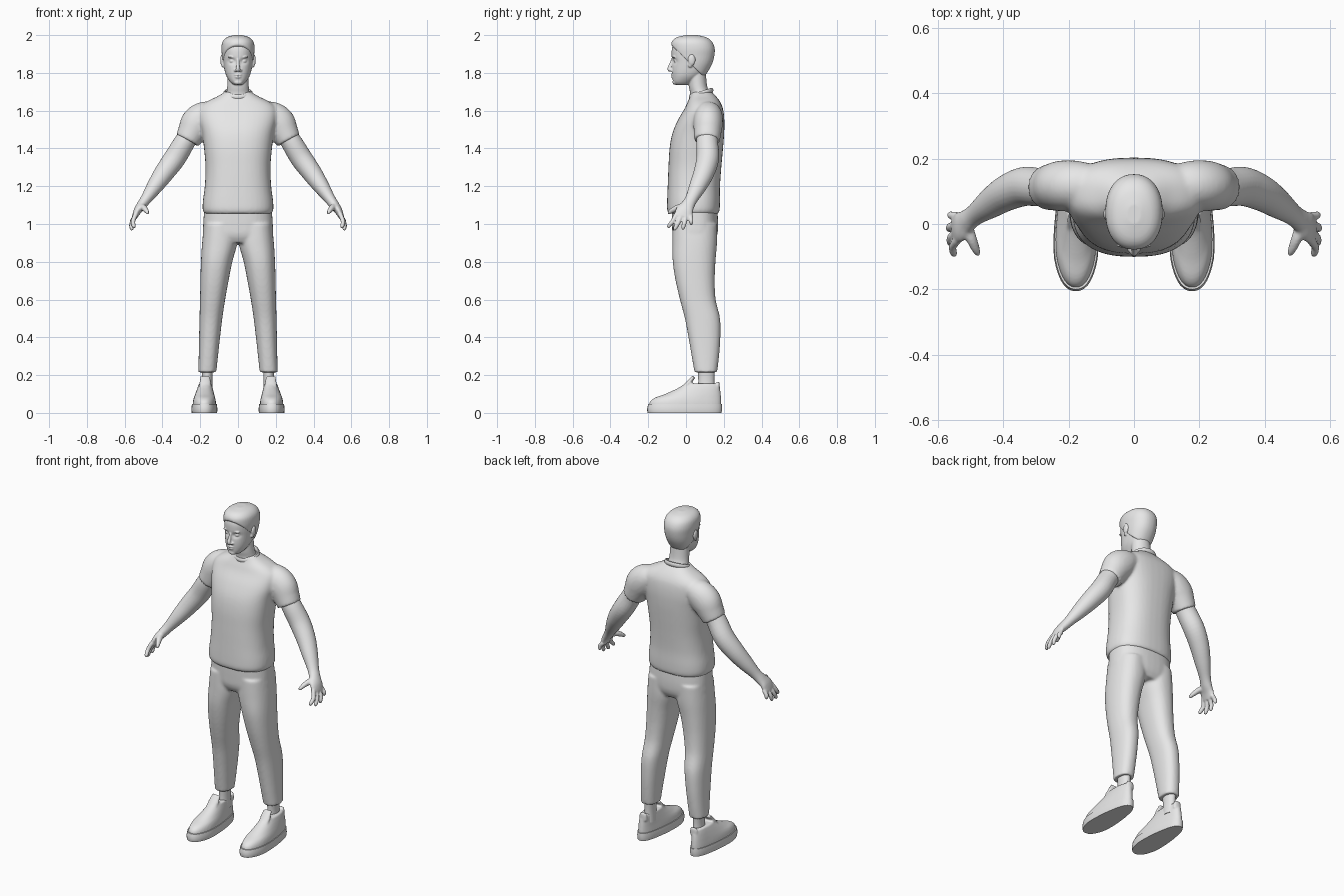
import bpy, bmesh, math
from mathutils import Vector, Matrix

grey = bpy.data.materials.new("light_grey")
grey.diffuse_color = (0.8, 0.8, 0.8, 1)


def smooth_rows(rows, k=5):
    """Catmull-Rom interpolation between rows of numbers."""
    out = []
    for i in range(len(rows) - 1):
        a, b, c, d = (rows[max(i - 1, 0)], rows[i], rows[i + 1], rows[min(i + 2, len(rows) - 1)])
        for j in range(k):
            t = j / k
            out.append([0.5 * (2 * q + (r - p) * t + (2 * p - 5 * q + 4 * r - s) * t * t
                               + (3 * q - p - 3 * r + s) * t ** 3) for p, q, r, s in zip(a, b, c, d)])
    return out + [list(rows[-1])]


def skin(bm, rings):
    """Bridge rings of points and cap the ends."""
    vs = [[bm.verts.new(p) for p in r] for r in rings]
    n = len(vs[0])
    for a, b in zip(vs, vs[1:]):
        for i in range(n):
            bm.faces.new((a[i], a[(i + 1) % n], b[(i + 1) % n], b[i]))
    bm.faces.new(vs[0][::-1])
    bm.faces.new(vs[-1])
    return [v for r in vs for v in r]


def oval(c, u, v, p=2.0, n=40):
    pts = []
    for i in range(n):
        a = 2 * math.pi * i / n
        ca, sa = math.cos(a), math.sin(a)
        pts.append(c + u * math.copysign(abs(ca) ** (2 / p), ca) + v * math.copysign(abs(sa) ** (2 / p), sa))
    return pts


def stack(bm, rows, p=2.3, side=1, k=5):
    """Loft of level sections: z, x0, x1, y0, y1."""
    return skin(bm, [oval(Vector((side * (a + b) / 2, (c + d) / 2, z)), Vector(((b - a) / 2, 0, 0)),
                          Vector((0, (d - c) / 2, 0)), p) for z, a, b, c, d in smooth_rows(rows, k)])


def limb(bm, rows, side=1, n=24):
    """Tube along a path: x, y, z, radius across, radius front to back."""
    rows = smooth_rows(rows)
    pts = [Vector((side * r[0], r[1], r[2])) for r in rows]
    rings = []
    for i, r in enumerate(rows):
        t = (pts[min(i + 1, len(pts) - 1)] - pts[max(i - 1, 0)]).normalized()
        v = Vector((0, 1, 0.001))
        v = (v - t * v.dot(t)).normalized()
        rings.append(oval(pts[i], v.cross(t) * r[3], v * r[4], 2, n))
    skin(bm, rings)


def ball(bm, c, r):
    bmesh.ops.create_uvsphere(bm, u_segments=20, v_segments=12, radius=1,
                              matrix=Matrix.Translation(c) @ Matrix.Diagonal((*r, 1)))


def make(name, bm, voxel=0, iters=0):
    """Turn parts into one object, optionally fused into one skin."""
    bmesh.ops.recalc_face_normals(bm, faces=bm.faces)
    me = bpy.data.meshes.new(name)
    bm.to_mesh(me)
    bm.free()
    me.materials.append(grey)
    ob = bpy.data.objects.new(name, me)
    bpy.context.collection.objects.link(ob)
    if voxel:
        m = ob.modifiers.new("fuse", 'REMESH')
        m.mode, m.voxel_size, m.use_smooth_shade = 'VOXEL', voxel, True
        if iters:
            s = ob.modifiers.new("soften", 'SMOOTH')
            s.factor, s.iterations = 0.5, iters
    else:
        bpy.context.view_layer.objects.active = ob
        ob.select_set(True)
        bpy.ops.object.shade_smooth_by_angle(angle=math.radians(40))
        ob.select_set(False)
    return ob


def sym(z, w, y0, y1):
    return (z, -w, w, y0, y1)


# shirt: torso and sleeves
bm = bmesh.new()
stack(bm, [sym(1.055, .178, -.092, .172), sym(1.075, .187, -.1, .178), sym(1.12, .186, -.1, .18),
           sym(1.2, .176, -.097, .18), sym(1.3, .172, -.093, .187), sym(1.4, .18, -.087, .196),
           sym(1.48, .19, -.072, .202), sym(1.55, .205, -.043, .203), sym(1.61, .205, -.008, .196),
           sym(1.645, .17, .008, .182), sym(1.675, .11, .022, .16), sym(1.7, .068, .03, .135)], 2.5)
for s in (1, -1):
    limb(bm, [(.10, .115, 1.6, .05, .06), (.17, .118, 1.572, .08, .075), (.215, .117, 1.535, .088, .078),
              (.245, .114, 1.485, .076, .073), (.268, .111, 1.442, .066, .068)], s)
make("shirt", bm, .008, 6)

# neckband
bm = bmesh.new()
N, M = 40, 10
band = []
for i in range(N):
    a = 2 * math.pi * i / N
    d = Vector((math.cos(a) * .07, math.sin(a) * .057, 0))
    c = Vector((0, .08, 1.69)) + d + Vector((0, 0, .018 * math.sin(a)))
    band.append([bm.verts.new(p) for p in oval(c, d.normalized() * .008, Vector((0, 0, .014)), 2, M)])
for i in range(N):
    for j in range(M):
        a, b = band[i], band[(i + 1) % N]
        bm.faces.new((a[j], b[j], b[(j + 1) % M], a[(j + 1) % M]))
make("neckband", bm)

# trousers
bm = bmesh.new()
stack(bm, [sym(.90, .16, -.05, .145), sym(.94, .184, -.07, .165), sym(1.0, .184, -.074, .17),
           sym(1.09, .178, -.075, .165)], 2.5)
for s in (1, -1):
    stack(bm, [(.215, .115, .21, .045, .165), (.3, .106, .208, .03, .175), (.4, .095, .206, .013, .182),
               (.5, .083, .204, -.006, .18), (.6, .068, .201, -.032, .157), (.7, .05, .199, -.055, .152),
               (.8, .03, .196, -.07, .156), (.9, .004, .19, -.072, .164), (1.0, .004, .18, -.07, .165)], 2.3, s)
make("trousers", bm, .008, 4)

# arms with hands
tips = [(.552, -.09, .978), (.563, -.057, .966), (.565, -.015, .97), (.56, .028, .995)]
for s, side in ((1, "left"), (-1, "right")):
    bm = bmesh.new()
    limb(bm, [(.24, .115, 1.5, .05, .055), (.285, .112, 1.43, .056, .058), (.335, .115, 1.348, .058, .06),
              (.39, .095, 1.272, .053, .055), (.44, .063, 1.2, .043, .046), (.485, .03, 1.135, .03, .034),
              (.51, .01, 1.1, .026, .036), (.532, -.008, 1.07, .021, .046), (.548, -.016, 1.035, .014, .047)], s)
    for i, (x, y, z) in enumerate(tips):
        b = (.541, -.05 + .025 * i, 1.052 - .003 * i)
        limb(bm, [(*b, .013, .013), ((b[0] + x) / 2 + .009, (b[1] + y) / 2, (b[2] + z) / 2, .012, .012),
                  (x, y, z + .012, .011, .011), (x - .002, y, z, .006, .006)], s, 14)
    limb(bm, [(.515, 0, 1.095, .018, .02), (.498, -.045, 1.085, .016, .017), (.484, -.078, 1.068, .012, .013),
              (.476, -.095, 1.055, .007, .007)], s, 14)
    make(side + "_arm", bm, .005, 3)

# head, neck and face
bm = bmesh.new()
skull = [sym(1.737, .026, -.056, .02), sym(1.752, .042, -.068, .04), sym(1.78, .06, -.072, .08),
         sym(1.81, .07, -.074, .11), sym(1.85, .077, -.073, .132), sym(1.89, .081, -.076, .144),
         sym(1.93, .082, -.074, .146), sym(1.965, .073, -.058, .13), sym(1.985, .05, -.03, .1),
         sym(1.993, .02, .01, .065)]
for v in stack(bm, skull, 2.2):
    if v.co.y < 0:  # eye sockets
        d = ((abs(v.co.x) - .032) / .018) ** 2 + ((v.co.z - 1.862) / .013) ** 2
        v.co.y += .014 * math.exp(-d)
stack(bm, [sym(1.64, .08, .02, .15), sym(1.69, .063, .022, .128), sym(1.73, .057, .015, .112),
           sym(1.8, .055, .01, .105)], 2)
# nose, lips and chin
limb(bm, [(0, -.07, 1.872, .007, .008), (0, -.079, 1.845, .008, .01), (0, -.088, 1.822, .012, .011),
          (0, -.083, 1.81, .012, .008)], 1, 14)
ball(bm, (0, -.07, 1.79), (.022, .010, .005))
ball(bm, (0, -.068, 1.778), (.019, .011, .006))
ball(bm, (0, -.056, 1.75), (.024, .016, .013))
for s in (1, -1):
    ball(bm, (s * .013, -.076, 1.813), (.008, .01, .007))
    ball(bm, (s * .031, -.052, 1.862), (.014, .013, .01))
    ball(bm, (s * .034, -.064, 1.883), (.021, .009, .005))
    # ear
    ball(bm, (s * .085, .03, 1.868), (.009, .019, .03))
    ball(bm, (s * .08, .022, 1.842), (.008, .011, .014))
make("head", bm, .004, 2)

# hair: a larger cap cut along a sloping hairline
bm = bmesh.new()
stack(bm, [sym(1.745, .05, -.02, .07), sym(1.78, .064, -.05, .098), sym(1.81, .073, -.06, .118),
           sym(1.85, .081, -.07, .139), sym(1.89, .085, -.074, .15), sym(1.93, .088, -.079, .152),
           sym(1.965, .082, -.075, .138), sym(1.988, .06, -.05, .108), sym(2.0, .022, .0, .06)], 2.2)
cut = bmesh.ops.bisect_plane(bm, geom=bm.verts[:] + bm.edges[:] + bm.faces[:], plane_co=(0, -.075, 1.945),
                             plane_no=(0, -.17, -.172), clear_outer=True)
bmesh.ops.holes_fill(bm, edges=[e for e in bm.edges if e.is_boundary])
make("hair", bm, .005, 2)

# ankles and shoes
for s, side in ((1, "left"), (-1, "right")):
    bm = bmesh.new()
    stack(bm, [(.1, .133, .195, .06, .155), (.17, .135, .19, .065, .15), (.25, .132, .195, .06, .155)], 2, s)
    make(side + "_ankle", bm)

    def narrow_heel(verts):
        for v in verts:
            t = min(max((v.co.y + .1) / .2, 0), 1)
            v.co.x = s * .176 + (v.co.x - s * .182) * (1.02 - .2 * t)

    bm = bmesh.new()
    narrow_heel(stack(bm, [(0, .114, .254, -.203, .188), (.02, .112, .256, -.206, .191),
                           (.046, .115, .253, -.2, .19)], 2.3, s, 2))
    make(side + "_sole", bm)
    bm = bmesh.new()
    narrow_heel(stack(bm, [(.035, .118, .25, -.196, .187), (.06, .12, .248, -.19, .187),
                           (.08, .123, .244, -.165, .186), (.1, .127, .238, -.11, .184),
                           (.13, .133, .228, -.045, .18), (.155, .138, .218, -.005, .172)], 2.2, s))
    # tongue
    limb(bm, [(.176, -.02, .12, .03, .014), (.174, .015, .16, .031, .013), (.172, .042, .192, .027, .009)], s)
    # heel tab
    limb(bm, [(.17, .165, .12, .026, .014), (.17, .168, .15, .024, .011), (.17, .171, .165, .018, .006)], s)
    make(side + "_shoe", bm, .006, 3)
